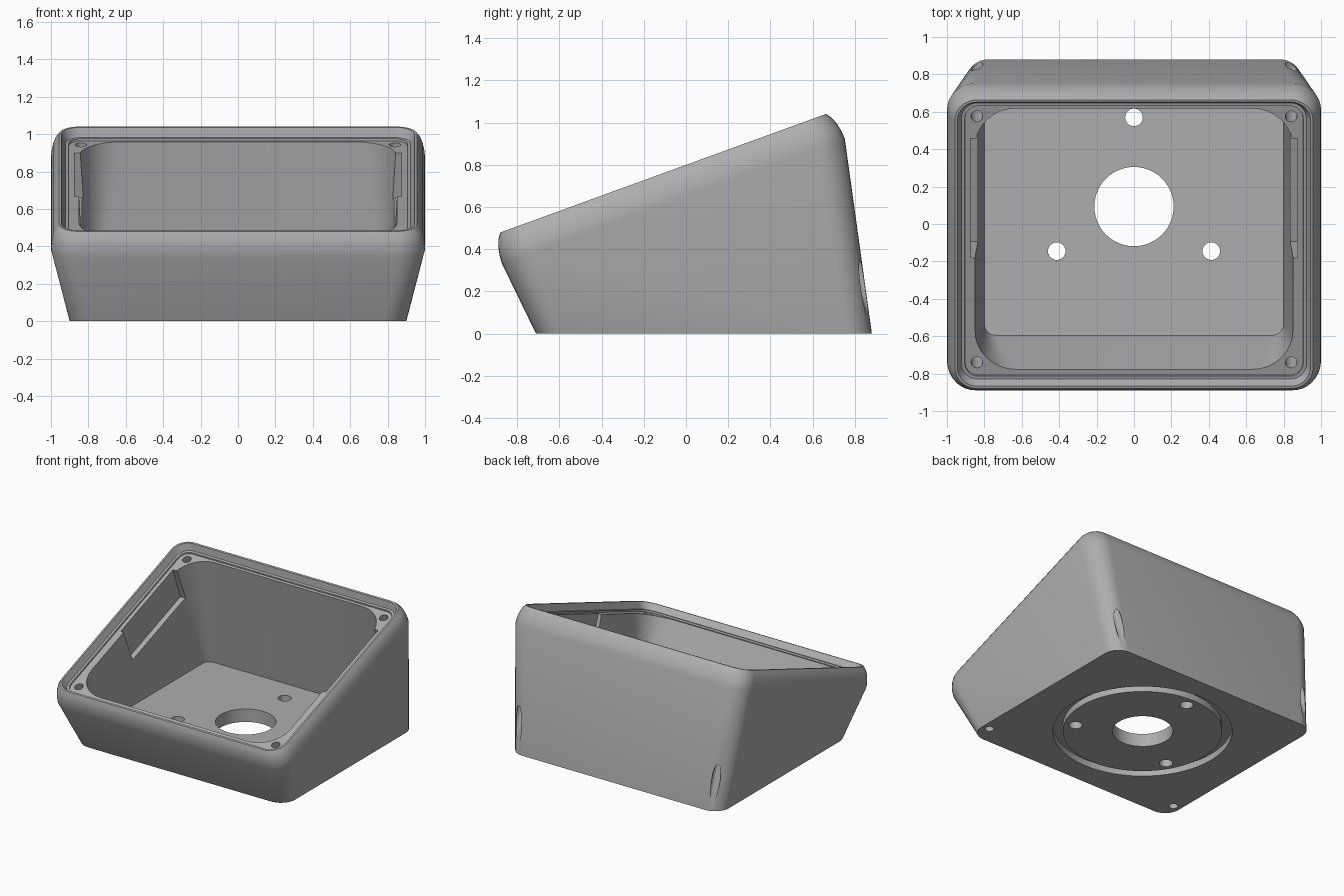
import bpy, bmesh, math
from mathutils import Matrix, Vector

if "Cube" in bpy.data.objects:
    bpy.data.objects.remove(bpy.data.objects["Cube"], do_unlink=True)

# Frame of the sloping rim: x across, y up the slope, z out of the opening
RIM = Matrix.Translation((0, -0.108, 0.76)) @ Matrix.Rotation(math.radians(20), 4, 'X')
FLAT = Matrix.Identity(4)
SEG = 8

grey = bpy.data.materials.new("light grey plastic")
grey.use_nodes = True
colour = (0.42, 0.42, 0.42, 1)
grey.diffuse_color = colour
grey.node_tree.nodes["Principled BSDF"].inputs["Base Color"].default_value = colour


def rounded_rect(frame, hx, y0, y1, r, z):
    """Ring of points around a rounded rectangle in the given frame."""
    pts = []
    corners = [(hx - r, y1 - r), (r - hx, y1 - r), (r - hx, y0 + r), (hx - r, y0 + r)]
    for k, (cx, cy) in enumerate(corners):
        for i in range(SEG + 1):
            a = math.pi / 2 * (k + i / SEG)
            pts.append(frame @ Vector((cx + r * math.cos(a), cy + r * math.sin(a), z)))
    return pts


def circle(cx, cy, r, z, n=48):
    return [Vector((cx + r * math.cos(2 * math.pi * i / n),
                    cy + r * math.sin(2 * math.pi * i / n), z)) for i in range(n)]


def loft(name, rings, closed=False):
    """Skin a stack of equal rings; cap the ends, or join last to first."""
    bm = bmesh.new()
    loops = [[bm.verts.new(p) for p in ring] for ring in rings]
    n = len(rings[0])
    pairs = list(zip(loops, loops[1:]))
    if closed:
        pairs.append((loops[-1], loops[0]))
    else:
        bm.faces.new(loops[0][::-1])
        bm.faces.new(loops[-1])
    for a, b in pairs:
        for i in range(n):
            j = (i + 1) % n
            bm.faces.new((a[i], a[j], b[j], b[i]))
    # Split the twisted side walls along their long diagonal
    bm.normal_update()
    sides = [f for f in bm.faces if len(f.verts) == 4 and f.calc_area() > 0.4 and abs(f.normal.x) > 0.8]
    bmesh.ops.triangulate(bm, faces=sides, quad_method='LONG_EDGE')
    bmesh.ops.recalc_face_normals(bm, faces=bm.faces)
    mesh = bpy.data.meshes.new(name)
    bm.to_mesh(mesh)
    bm.free()
    obj = bpy.data.objects.new(name, mesh)
    bpy.context.collection.objects.link(obj)
    mesh.materials.append(grey)
    return obj


def cut(target, cutter):
    """Subtract the cutter from the target, then discard the cutter."""
    cutter.hide_render = True
    mod = target.modifiers.new("cut", 'BOOLEAN')
    mod.operation, mod.solver, mod.object = 'DIFFERENCE', 'EXACT', cutter
    bpy.context.view_layer.objects.active = target
    bpy.ops.object.modifier_apply(modifier=mod.name)
    bpy.data.objects.remove(cutter, do_unlink=True)


# Housing shell: outer wall, rounded shoulder, rim lip, ledge, cavity, floor
rings = [rounded_rect(FLAT, 0.90, -0.71, 0.88, 0.12, 0)]
shoulder = [(0, -0.14), (0.003, -0.10), (0.011, -0.06), (0.025, -0.025), (0.043, 0)]
lip = [(0.056, 0), (0.078, -0.05), (0.095, -0.05), (0.097, -0.062)]
for inset, depth in shoulder + lip:
    rings.append(rounded_rect(RIM, 1.0 - inset, -0.864 + inset, 0.864 - inset, 0.15 - inset * 0.8, depth))
rings.append(rounded_rect(RIM, 0.85, -0.735, 0.75, 0.22, -0.062))
rings.append(rounded_rect(FLAT, 0.80, -0.595, 0.77, 0.06, 0.10))
housing = loft("housing", rings)

# Side pockets sunk into the inner walls
for s in (-1, 1):
    frame = RIM @ Matrix.Translation((s * 0.825, 0.24, 0))
    cut(housing, loft("pocket_cutter", [rounded_rect(frame, 0.05, -0.34, 0.34, 0.004, z) for z in (-0.32, -0.03)]))

# Screw holes drilled square to the rim, right through the corners
for sx in (-1, 1):
    for y in (-0.695, 0.705):
        drill = loft("screw_cutter", [circle(sx * 0.84, y, 0.031, z, 24) for z in (-1.3, 0.1)])
        drill.data.transform(RIM)
        cut(housing, drill)

# Cable hole and three mounting holes in the floor
for x, y, r in [(0, 0.093, 0.212), (0, 0.57, 0.047), (-0.413, -0.145, 0.047), (0.413, -0.145, 0.047)]:
    cut(housing, loft("hole_cutter", [circle(x, y, r, z) for z in (-0.1, 0.2)]))

# Round seal groove under the base
groove = [(0.557, -0.05), (0.627, -0.05), (0.627, 0.05), (0.557, 0.05)]
cut(housing, loft("groove_cutter", [circle(0, 0.093, r, z, 64) for r, z in groove], closed=True))

# Smooth shading with crisp edges
bpy.ops.object.select_all(action='DESELECT')
housing.select_set(True)
bpy.context.view_layer.objects.active = housing
bpy.ops.object.shade_smooth_by_angle(angle=math.radians(30))
